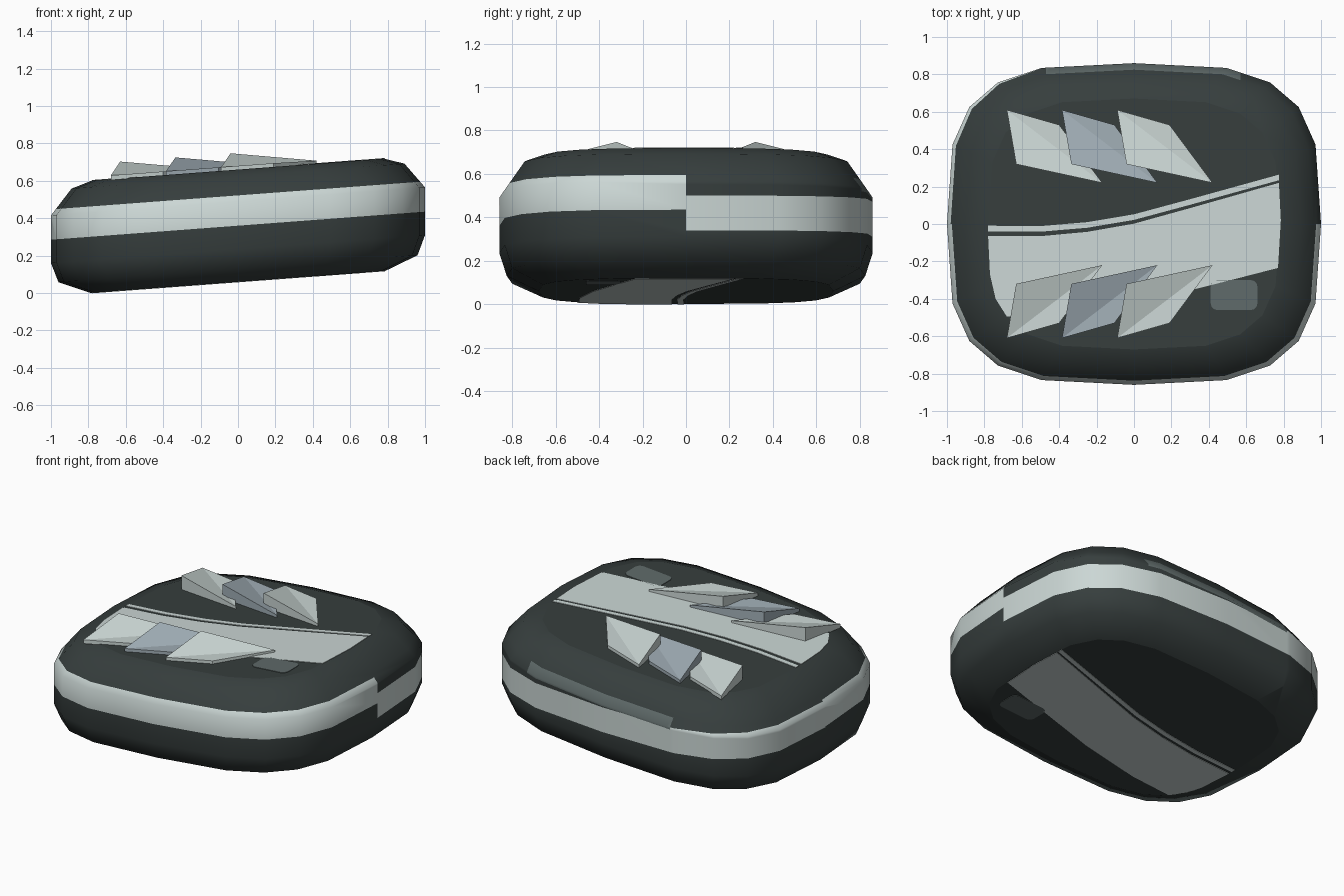
import bpy, bmesh, math
from mathutils import Vector

if "Cube" in bpy.data.objects:
    bpy.data.objects.remove(bpy.data.objects["Cube"], do_unlink=True)

SLOPE = 0.075            # the whole body leans up towards +x
TOP, BOTTOM = 0.66, 0.06
DEPTH = 0.86


def material(name, rgb):
    m = bpy.data.materials.new(name)
    m.use_nodes = True
    m.diffuse_color = (*rgb, 1)
    m.node_tree.nodes["Principled BSDF"].inputs["Base Color"].default_value = (*rgb, 1)
    return m


charcoal = material("charcoal", (0.037, 0.048, 0.047))
pale = material("pale_grey", (0.60, 0.68, 0.665))
blue = material("blue_grey", (0.36, 0.43, 0.475))
mid = material("mid_grey", (0.115, 0.145, 0.143))


def finish(name, bm, mats):
    """Shear the mesh along x, then make it an object."""
    for v in bm.verts:
        v.co.z += SLOPE * v.co.x
    bmesh.ops.recalc_face_normals(bm, faces=bm.faces)
    me = bpy.data.meshes.new(name)
    bm.to_mesh(me)
    bm.free()
    for m in mats:
        me.materials.append(m)
    ob = bpy.data.objects.new(name, me)
    bpy.context.collection.objects.link(ob)
    return ob


def outline(scale, z, count=20, power=0.6):
    """Squarish oval ring."""
    pts = []
    for i in range(count):
        a = math.tau * i / count
        c, s = math.cos(a), math.sin(a)
        c, s = (0 if abs(t) < 1e-6 else math.copysign(abs(t) ** power, t) for t in (c, s))
        pts.append((c * scale, s * scale * DEPTH, z))
    return pts


# Body: stacked rings with flat caps
bm = bmesh.new()
profile = [(0.79, BOTTOM), (0.96, 0.13), (1, 0.235), (1, 0.49), (0.89, 0.625), (0.78, TOP)]
rings = [[bm.verts.new(p) for p in outline(s, z)] for s, z in profile]
for low, high in zip(rings, rings[1:]):
    for i in range(len(low)):
        j = (i + 1) % len(low)
        bm.faces.new((low[i], low[j], high[j], high[i]))
bm.faces.new(rings[0][::-1])
bm.faces.new(rings[-1])
bm.normal_update()


def is_cap(f):
    return abs(f.normal.z) > 0.999


def cut(side, point, normal):
    """Slice the side faces of one half of the body."""
    faces = [f for f in bm.faces if f.calc_center_median().y * side > 0 and not is_cap(f)]
    geom = set(faces)
    for f in faces:
        geom.update(f.edges)
        geom.update(f.verts)
    bmesh.ops.bisect_plane(bm, geom=list(geom), dist=1e-5, plane_co=point, plane_no=normal)
    bm.normal_update()


# Side band: level with the body in front, drifting down along the back
BANDS = {-1: (0.36, 0.522, 0.0), 1: (0.31, 0.47, -0.045)}
for side, (low, high, tilt) in BANDS.items():
    for z in (low, high):
        cut(side, (0, 0, z), (-tilt, 0, 1))

# Back window bar
BAR_X, BAR_Z = (-0.47, 0.57), (0.477, 0.54)
for x in BAR_X:
    cut(1, (x, 0, 0), (1, 0, 0))
for z in BAR_Z:
    cut(1, (0, 0, z), (0, 0, 1))

for f in bm.faces:
    f.smooth = not is_cap(f)
    if is_cap(f):
        for e in f.edges:
            e.smooth = False
        continue
    c = f.calc_center_median()
    low, high, tilt = BANDS[1 if c.y > 0 else -1]
    if low < c.z - tilt * c.x < high:
        f.material_index = 1
    if c.y > 0 and BAR_X[0] < c.x < BAR_X[1] and BAR_Z[0] < c.z < BAR_Z[1]:
        f.material_index = 2
finish("body", bm, [charcoal, pale, mid])


def plate(name, pts, mat, z, rise):
    """Thin flat plate lying on a cap."""
    bm = bmesh.new()
    f = bm.faces.new([bm.verts.new((x, y, z)) for x, y in pts])
    new = bmesh.ops.extrude_face_region(bm, geom=[f])["geom"]
    for v in new:
        if isinstance(v, bmesh.types.BMVert):
            v.co.z += rise
    finish(name, bm, [mat])


# Painted sweep, thin line and small rounded window, on both caps
crest = [(-0.78, -0.065), (-0.5, -0.065), (-0.25, -0.042), (0, 0.002), (0.3, 0.085), (0.775, 0.22)]
hem = [(0.785, 0.02), (0.77, -0.235), (0.4, -0.33), (0, -0.43), (-0.4, -0.49),
       (-0.68, -0.495), (-0.74, -0.4), (-0.77, -0.27)]
line_low = [(x, y + 0.026 - 0.012 * (x + 0.78) / 1.55) for x, y in crest]
line_high = [(x, y + 0.03) for x, y in line_low]
window = []
for k, (sx, sy) in enumerate([(1, 1), (-1, 1), (-1, -1), (1, -1)]):
    for t in range(4):
        a = math.pi / 2 * (k + t / 3)
        window.append((0.535 + sx * 0.09 + 0.035 * math.cos(a),
                       -0.38 + sy * 0.045 + 0.035 * math.sin(a)))
for where, z, rise in (("top", TOP, 0.003), ("bottom", BOTTOM, -0.003)):
    plate(where + "_sweep", crest + hem, pale, z, rise)
    plate(where + "_line", line_low + line_high[::-1], pale, z, rise)
    plate(where + "_window", window, mid, z, rise)


# Fins: three raised blades per side, mirrored front to back
def fin(name, shift, side, mat):
    # outer rear corner, outer edge, tip, raised inner corner
    corners = [(-0.68, 0.61, 0.02), (-0.40, 0.53, 0.02), (-0.17, 0.22, 0.016), (-0.63, 0.32, 0.09)]
    bm = bmesh.new()
    top = [bm.verts.new((x + shift, y * side, TOP + h)) for x, y, h in corners]
    base = [bm.verts.new((x + shift, y * side, TOP - 0.005)) for x, y, h in corners]
    bm.faces.new((top[0], top[1], top[2]))
    bm.faces.new((top[0], top[2], top[3]))
    bm.faces.new(base)
    for i in range(4):
        j = (i + 1) % 4
        bm.faces.new((top[i], top[j], base[j], base[i]))
    finish(name, bm, [mat])


for side, label in ((-1, "front"), (1, "back")):
    for n, mat in enumerate((pale, blue, pale)):
        fin(f"{label}_fin_{n + 1}", n * 0.295, side, mat)
